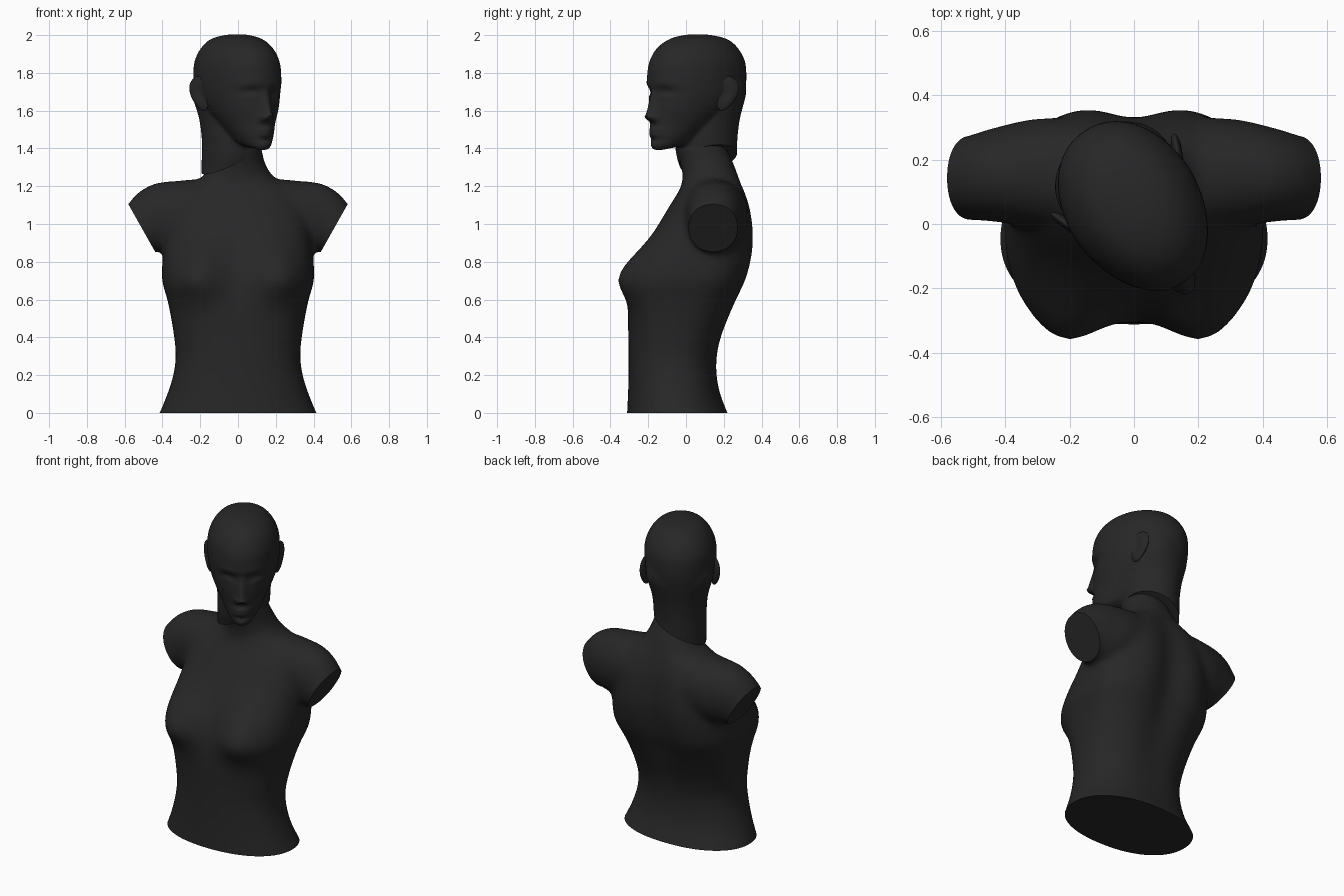
import bpy, bmesh, math
from mathutils import Matrix, Vector

if "Cube" in bpy.data.objects:
    bpy.data.objects.remove(bpy.data.objects["Cube"])

dark = bpy.data.materials.new("dark_matte")
dark.diffuse_color = (0.02, 0.02, 0.02, 1)
dark.use_nodes = True
dark.node_tree.nodes["Principled BSDF"].inputs["Base Color"].default_value = dark.diffuse_color


def spline(keys, steps):
    """Catmull-Rom rows through the key tuples."""
    out = []
    n = len(keys)
    for i in range(n - 1):
        p = [keys[max(0, min(n - 1, i + k))] for k in (-1, 0, 1, 2)]
        for s in range(steps):
            t = s / steps
            out.append([0.5 * (2*b + (c - a)*t + (2*a - 5*b + 4*c - d)*t*t
                               + (3*b - a - 3*c + d)*t**3) for a, b, c, d in zip(*p)])
    return out + [list(keys[-1])]


def oval(n, e=2.0):
    """Unit superellipse points."""
    f = lambda v: math.copysign(abs(v) ** (2 / e), v)
    return [(f(math.cos(2*math.pi*i/n)), f(math.sin(2*math.pi*i/n))) for i in range(n)]


def loft(bm, rings):
    rows = [[bm.verts.new(p) for p in r] for r in rings]
    n = len(rows[0])
    for a, b in zip(rows, rows[1:]):
        for i in range(n):
            bm.faces.new((a[i], a[(i+1) % n], b[(i+1) % n], b[i]))
    bm.faces.new(rows[0][::-1])
    bm.faces.new(rows[-1])


def cut(bm, co, no, faces=None):
    """Remove the given faces on the side the normal points to and cap the hole."""
    faces = faces or bm.faces[:]
    geom = {x for f in faces for x in (*f.verts, *f.edges, f)}
    bmesh.ops.bisect_plane(bm, geom=list(geom), plane_co=co, plane_no=no, clear_outer=True)
    bmesh.ops.holes_fill(bm, edges=[e for e in bm.edges if e.is_boundary], sides=0)


def finish(name, bm):
    bmesh.ops.recalc_face_normals(bm, faces=bm.faces[:])
    me = bpy.data.meshes.new(name)
    bm.to_mesh(me)
    bm.free()
    me.materials.append(dark)
    ob = bpy.data.objects.new(name, me)
    bpy.context.collection.objects.link(ob)
    return ob


def fuse(bm, voxel, rounds):
    """Merge overlapping lofts into one softened skin."""
    ob = finish("blend", bm)
    m = ob.modifiers.new("fuse", 'REMESH')
    m.mode, m.voxel_size = 'VOXEL', voxel
    m = ob.modifiers.new("soften", 'SMOOTH')
    m.factor, m.iterations = 0.5, rounds
    out = bmesh.new()
    out.from_mesh(ob.evaluated_get(bpy.context.evaluated_depsgraph_get()).to_mesh())
    bpy.data.objects.remove(ob)
    return out


def g(v, c, s):
    return math.exp(-0.5 * ((v - c) / s) ** 2)


# Torso: z, half width, front y, back y, squareness
torso_keys = [(-.08, .455, -.315, .25, 2.2), (0, .416, -.312, .22, 2.2), (.1, .375, -.307, .182, 2.2),
              (.2, .343, -.304, .164, 2.3), (.3, .33, -.304, .167, 2.3), (.4, .338, -.305, .19, 2.4),
              (.5, .354, -.307, .227, 2.5), (.6, .374, -.30, .267, 2.7), (.7, .402, -.277, .31, 2.9),
              (.8, .40, -.245, .338, 2.8), (.9, .39, -.20, .354, 2.6), (1.0, .38, -.143, .352, 2.5),
              (1.1, .36, -.084, .337, 2.4), (1.19, .29, -.03, .31, 2.2), (1.25, .19, -.018, .288, 2.0),
              (1.32, .145, -.03, .26, 2.0), (1.38, .13, -.05, .23, 2.0), (1.44, .12, -.06, .2, 2.0)]
bm = bmesh.new()
rings = []
for z, hw, yf, yb, e in spline(torso_keys, 5):
    ring = []
    for u, v in oval(96, e):
        x, y = hw * u, (yf + yb) / 2 + (yb - yf) / 2 * v
        if v < 0:   # bust
            y -= 0.105 * g(abs(x), .225, .105) * g(z, .72, .12 if z > .72 else .085) * min(1, -v * 1.6)
        else:       # spine groove
            y += 0.03 * (g(abs(x), .18, .09) * .5 - g(x, 0, .07)) * v * g(z, .85, .3)
        ring.append((x, y, z))
    rings.append(ring)
loft(bm, rings)

# Arm stumps: top x, top z, bottom x, bottom z, centre y, half depth
arm_keys = [(.1, 1.2, .12, .92, .15, .17), (.22, 1.235, .22, .87, .153, .177), (.33, 1.228, .32, .85, .157, .168),
            (.435, 1.217, .37, .842, .155, .152), (.52, 1.174, .41, .848, .15, .14),
            (.58, 1.11, .44, .855, .143, .131), (.66, 1.0, .53, .80, .14, .125)]
for s in (1, -1):
    loft(bm, [[(s * ((tx + bx)/2 + (tx - bx)/2*u), yc + hy*v, (tz + bz)/2 + (tz - bz)/2*u)
               for u, v in oval(48, 2.1)]
              for tx, tz, bx, bz, yc, hy in spline(arm_keys, 5)])
bm = fuse(bm, 0.012, 40)
cut(bm, (0, 0, 0), (0, 0, -1))
for s in (1, -1):
    arm = [f for f in bm.faces if f.calc_center_median().x * s > .405 and f.calc_center_median().z > .79]
    cut(bm, (s * .575, 0, 1.095), Vector((s * .87, 0, -.49)), arm)
finish("torso", bm)

# Head frame: turned towards +x
turn = Matrix.Translation((0, .055, 0)) @ Matrix.Rotation(math.radians(33), 4, 'Z')


def face_relief(x, z):
    """Forward push of the facial features."""
    a = abs(x)
    t = max(0, min(1, (1.71 - z) / .14))
    tip = t if z > 1.57 else g(z, 1.57, .016)
    d = .048 * tip * g(x, 0, .015 + .009 * t)
    d += .014 * g(a, .026, .012) * g(z, 1.56, .013)                      # nostrils
    d += -.024 * g(a, .078, .036) * g(z, 1.69, .026)                     # sockets
    d += .014 * g(a, .08, .026) * g(z, 1.675, .015)                      # eyes
    d += .006 * g(a, .075, .045) * g(z, 1.74, .016)                      # brows
    d += .014 * g(x, 0, .034) * (g(z, 1.498, .010) + g(z, 1.472, .011))  # lips
    d += .008 * g(x, 0, .03) * (g(z, 1.42, .016) - g(z, 1.448, .010))    # chin
    return d - .008 * g(a, .11, .03) * g(z, 1.53, .04)                   # cheeks


# Head: z at face, front y, back y, half width, jaw tilt
head_keys = [(1.382, -.23, -.02, .035, .2), (1.39, -.262, .08, .08, .28), (1.42, -.273, .16, .113, .35),
             (1.48, -.273, .215, .146, .3), (1.55, -.272, .248, .174, .2), (1.62, -.273, .262, .193, .1),
             (1.70, -.278, .275, .205, 0), (1.78, -.281, .281, .209, 0), (1.86, -.267, .273, .203, 0),
             (1.93, -.225, .235, .172, 0), (1.978, -.155, .175, .125, 0), (2.0, -.07, .085, .06, 0),
             (2.004, -.01, .025, .012, 0)]
bm = bmesh.new()
rings = []
for z0, yf, yb, hw, tilt in spline(head_keys, 5):
    ring = []
    for u, v in oval(96, 2.1):
        y = (yf + yb) / 2 + (yb - yf) / 2 * v
        ring.append((hw * u * (1 - .08 * max(0, -v)), y, z0 + tilt * (y + .27)))
    rings.append(ring)
loft(bm, rings)

# Neck of the head, widening into the skull
neck_keys = [(1.1, -.03, .225, .152), (1.25, -.055, .227, .152), (1.35, -.095, .23, .152),
             (1.45, -.11, .232, .153), (1.55, -.09, .243, .161), (1.62, -.07, .257, .177),
             (1.69, -.05, .27, .195), (1.75, -.03, .265, .19)]
loft(bm, [[(hw*u, (yf + yb)/2 + (yb - yf)/2*v, z) for u, v in oval(72)]
          for z, yf, yb, hw in spline(neck_keys, 4)])
bm = fuse(bm, 0.009, 14)
for v in bm.verts:
    if v.co.y < -.1 and v.normal.y < 0:
        v.co.y -= face_relief(v.co.x, v.co.z) * min(1, (-.1 - v.co.y) * 12)
bm.transform(turn)
# slanted cut where the head meets the torso
cut(bm, (0, 0, 1.33), Vector((.45, .25, -1)))
finish("head", bm)

# Ears: flattened shells with a hollow on the outer face
for s, name in ((1, "ear_left"), (-1, "ear_right")):
    bm = bmesh.new()
    bmesh.ops.create_uvsphere(bm, u_segments=32, v_segments=24, radius=1)
    for v in bm.verts:
        if v.co.x * s > 0:
            v.co.x *= 1 - .6 * math.exp(-((v.co.y + .1)**2 + v.co.z**2) / .25)
        v.co.y *= 1 + .3 * v.co.z
    bm.transform(turn @ Matrix.Translation((s * .2, .055, 1.69))
                 @ Matrix.Rotation(-.38 * s, 4, 'Z') @ Matrix.Rotation(-.28, 4, 'X')
                 @ Matrix.Diagonal((.02, .062, .094, 1)))
    finish(name, bm)

# Smooth shading with crisp cut edges
for ob in bpy.context.collection.objects:
    ob.select_set(True)
    bpy.context.view_layer.objects.active = ob
bpy.ops.object.shade_smooth_by_angle(angle=math.radians(40))
